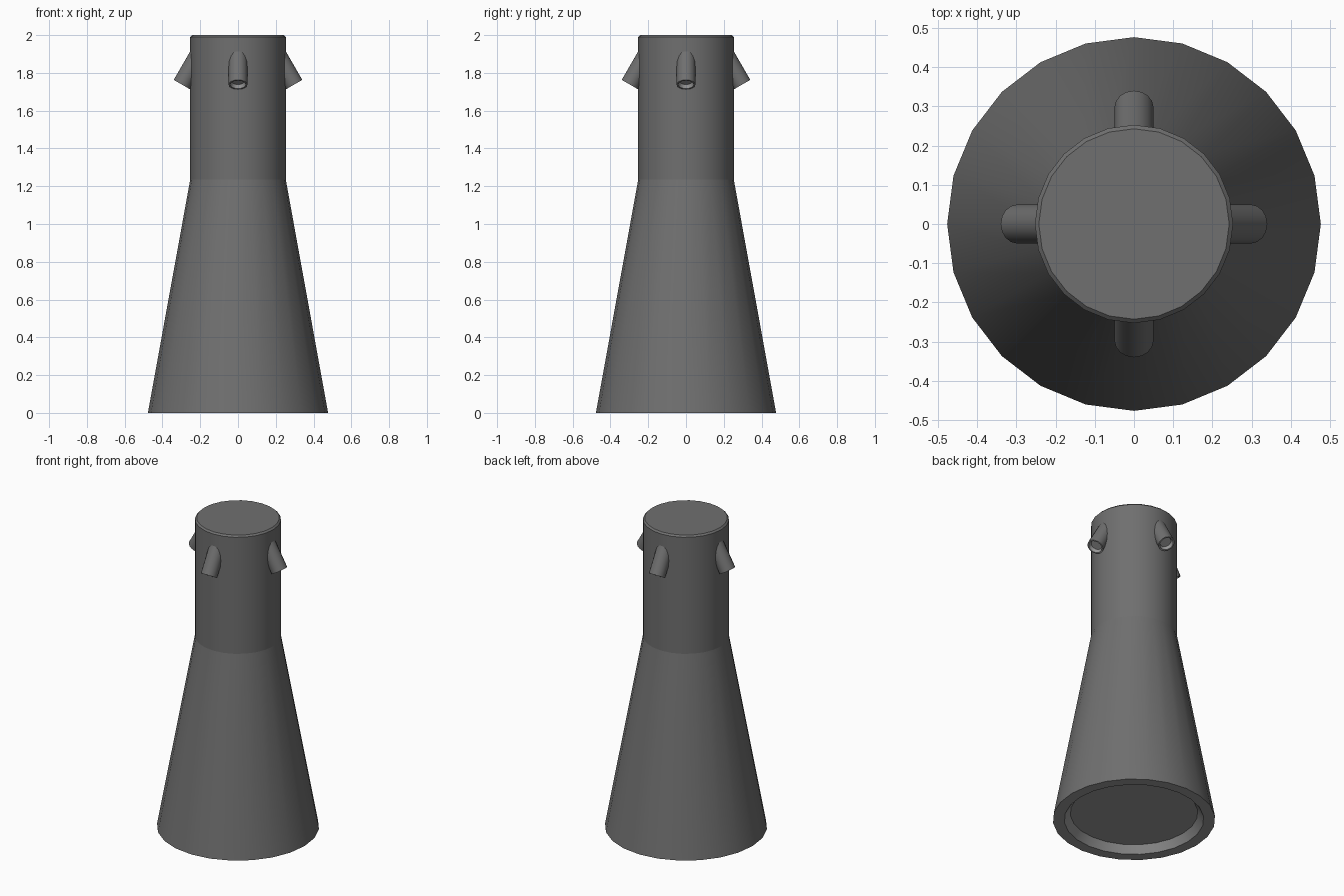
import bpy, bmesh, math
from mathutils import Matrix, Vector

if "Cube" in bpy.data.objects:
    bpy.data.objects.remove(bpy.data.objects["Cube"])

gray = bpy.data.materials.new("dark gray")
gray.diffuse_color = (0.16, 0.16, 0.16, 1)
gray.use_nodes = True
gray.node_tree.nodes["Principled BSDF"].inputs["Base Color"].default_value = gray.diffuse_color
light = bpy.data.materials.new("medium gray")
light.diffuse_color = (0.31, 0.31, 0.31, 1)
light.use_nodes = True
light.node_tree.nodes["Principled BSDF"].inputs["Base Color"].default_value = light.diffuse_color


def lathe(name, profile, sides, light_bands, matrix=Matrix()):
    """Closed turned solid from (radius, z) points, recess first; every ring is a hard edge.
    The first cap and the first light_bands bands get the lighter colour."""
    bm = bmesh.new()
    rings = [[bm.verts.new((r * math.cos(2 * math.pi * i / sides),
                            r * math.sin(2 * math.pi * i / sides), z))
              for i in range(sides)] for r, z in profile]
    for n, (a, b) in enumerate(zip(rings, rings[1:])):
        for i in range(sides):
            j = (i + 1) % sides
            f = bm.faces.new((a[i], a[j], b[j], b[i]))
            f.smooth = True
            f.material_index = int(n < light_bands)
    bm.faces.new(rings[0]).material_index = 1
    bm.faces.new(rings[-1])
    for ring in rings:
        for i in range(sides):
            bm.edges.get((ring[i], ring[(i + 1) % sides])).smooth = False
    bmesh.ops.recalc_face_normals(bm, faces=bm.faces)
    bm.transform(matrix)
    mesh = bpy.data.meshes.new(name)
    bm.to_mesh(mesh)
    bm.free()
    mesh.materials.append(gray)
    mesh.materials.append(light)
    ob = bpy.data.objects.new(name, mesh)
    bpy.context.collection.objects.link(ob)
    return ob


# Flared body with a recessed underside, straight neck and chamfered top
lathe("body", [(0.375, 0.045), (0.41, 0), (0.477, 0), (0.253, 1.235),
               (0.253, 1.99), (0.243, 2.0)], 24, 2)

# Four hollow nozzles pointing outward and down
axis = Vector((0.5, 0, -math.sqrt(0.75)))
aim = axis.to_track_quat('Z', 'Y').to_matrix().to_4x4()
for k in range(4):
    m = (Matrix.Rotation(k * math.pi / 2, 4, 'Z')
         @ Matrix.Translation((0.297, 0, 1.738)) @ aim)
    lathe(f"nozzle_{k + 1}", [(0.034, -0.02), (0.042, 0), (0.05, 0), (0.05, -0.22)], 16, 2, m)
